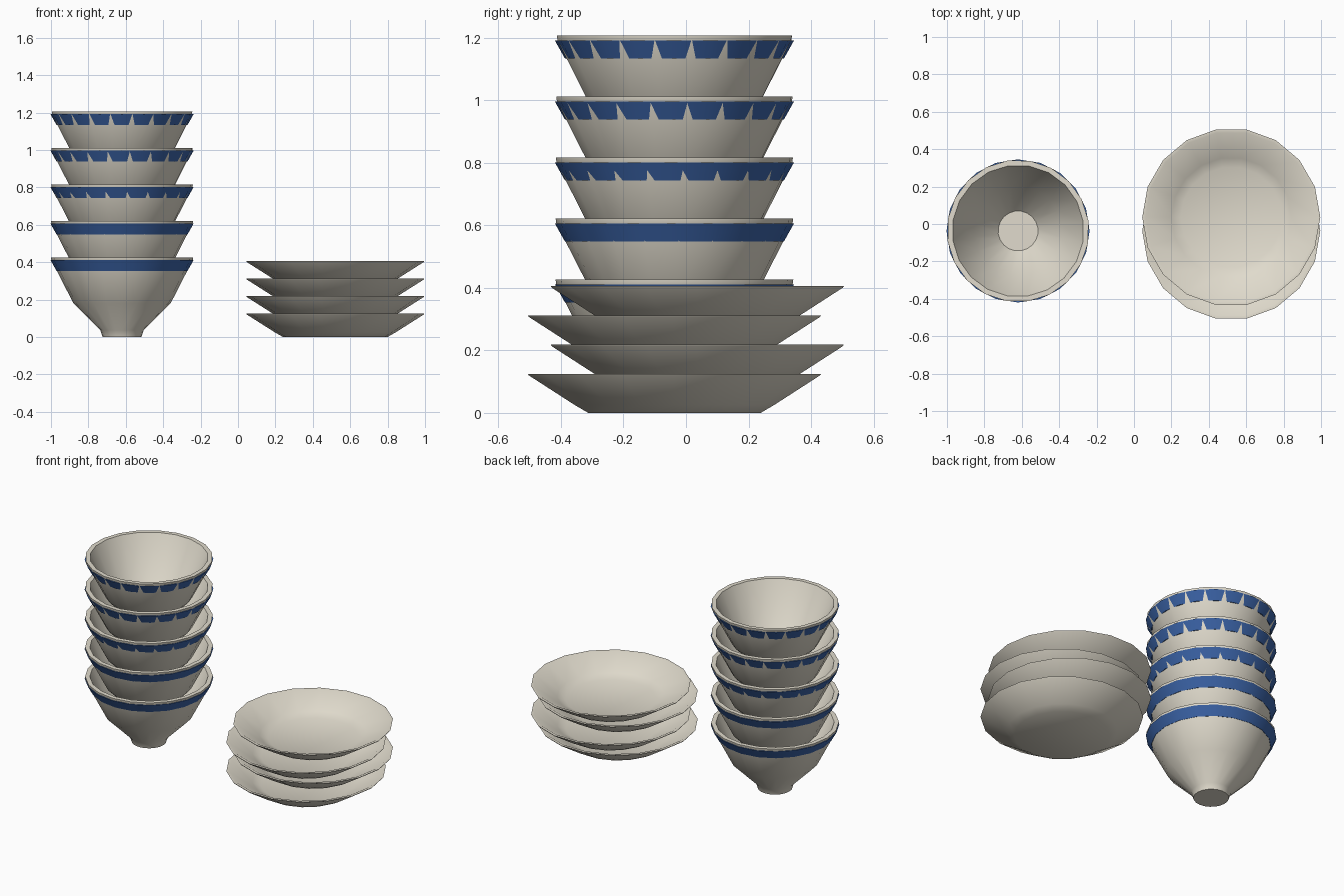
import bpy
import bmesh
from math import cos, sin, pi, radians

if "Cube" in bpy.data.objects:
    bpy.data.objects.remove(bpy.data.objects["Cube"], do_unlink=True)


def make_material(name, color):
    mat = bpy.data.materials.new(name)
    mat.use_nodes = True
    mat.diffuse_color = color
    mat.node_tree.nodes["Principled BSDF"].inputs["Base Color"].default_value = color
    return mat


cream = make_material("cream glaze", (0.75, 0.71, 0.61, 1))
blue = make_material("blue paint", (0.045, 0.13, 0.40, 1))


def lathe(name, profile, sides, location, material, turn=0.0, closed=False):
    """Turn a (radius, height) profile about z; open profiles get flat caps."""
    bm = bmesh.new()
    rings = []
    for r, z in profile:
        angles = [2 * pi * i / sides for i in range(sides)]
        rings.append([bm.verts.new((r * cos(a), r * sin(a), z)) for a in angles])
    pairs = list(zip(rings, rings[1:]))
    if closed:
        pairs.append((rings[-1], rings[0]))
    else:
        bm.faces.new(rings[0])
        bm.faces.new(rings[-1])
    for low, high in pairs:
        for i in range(sides):
            j = (i + 1) % sides
            bm.faces.new((low[i], low[j], high[j], high[i]))
    bmesh.ops.recalc_face_normals(bm, faces=bm.faces)
    mesh = bpy.data.meshes.new(name)
    bm.to_mesh(mesh)
    bm.free()
    mesh.materials.append(material)
    obj = bpy.data.objects.new(name, mesh)
    bpy.context.collection.objects.link(obj)
    obj.location = location
    obj.rotation_euler.z = turn
    bpy.ops.object.select_all(action="DESELECT")
    obj.select_set(True)
    bpy.context.view_layer.objects.active = obj
    bpy.ops.object.shade_smooth_by_angle(angle=radians(32))
    return obj


# Profiles run from the foot, up the outside, over the rim and down the inside
bowl_profile = [(0.104, 0), (0.116, 0.037), (0.26, 0.18), (0.378, 0.411),
                (0.38, 0.426), (0.352, 0.426), (0.24, 0.19), (0.107, 0.045)]
band_profile = [(0.35, 0.353), (0.3825, 0.411), (0.375, 0.411), (0.343, 0.353)]
plate_profile = [(0.28, 0), (0.325, 0.026), (0.473, 0.12), (0.476, 0.125),
                 (0.458, 0.125), (0.32, 0.044), (0.27, 0.022)]

# Stack of bowls, each turned a little further than the one below
for i in range(5):
    place = (-0.62, -0.037, 0.195 * i)
    lathe(f"bowl_{i + 1}", bowl_profile, 20, place, cream, turn=radians(2.1 * i))
    lathe(f"bowl_band_{i + 1}", band_profile, 20, place, blue, closed=True)

# Stack of plates, shifted alternately forward and back
for i in range(4):
    shift = 0.036 if i % 2 else -0.037
    lathe(f"plate_{i + 1}", plate_profile, 18, (0.52, shift, 0.0935 * i), cream)
